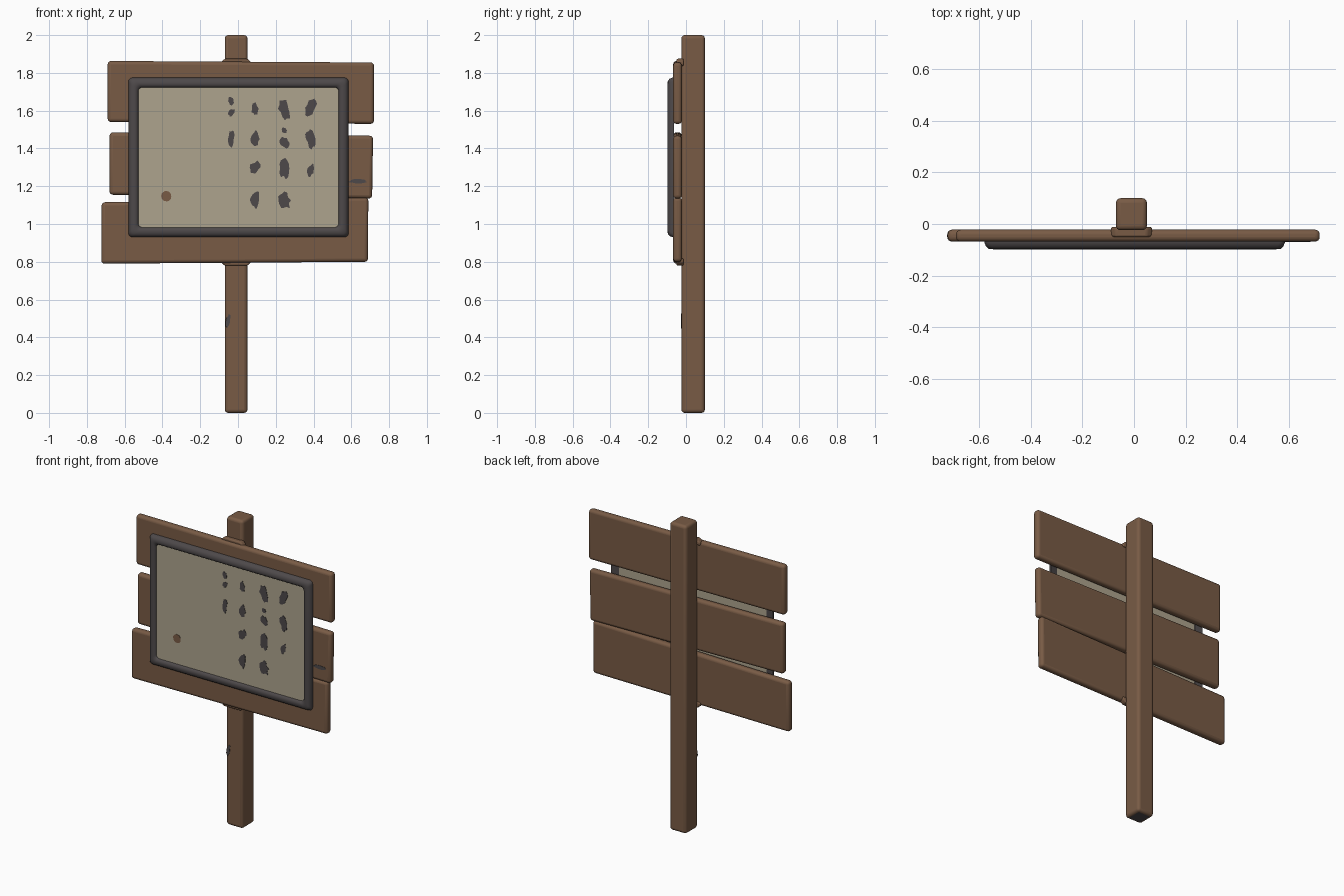
import bpy, bmesh, math, random

random.seed(4)
cube = bpy.data.objects.get("Cube")
if cube:
    bpy.data.objects.remove(cube, do_unlink=True)


def material(name, rgb):
    m = bpy.data.materials.new(name)
    m.use_nodes = True
    col = (*rgb, 1)
    m.diffuse_color = col
    bsdf = next(n for n in m.node_tree.nodes if n.type == 'BSDF_PRINCIPLED')
    bsdf.inputs["Base Color"].default_value = col
    return m


wood = material("brown wood", (0.19, 0.105, 0.06))
dark = material("dark grey", (0.075, 0.066, 0.068))
paper = material("parchment", (0.42, 0.37, 0.27))


def finish(name, bm, mats, bevel=0, angle=40):
    bmesh.ops.recalc_face_normals(bm, faces=bm.faces)
    me = bpy.data.meshes.new(name)
    bm.to_mesh(me)
    bm.free()
    ob = bpy.data.objects.new(name, me)
    bpy.context.collection.objects.link(ob)
    for m in mats:
        me.materials.append(m)
    if bevel:
        mod = ob.modifiers.new("Rounded edges", 'BEVEL')
        mod.width, mod.segments, mod.material = bevel, 4, 0
    bpy.ops.object.select_all(action='DESELECT')
    ob.select_set(True)
    bpy.context.view_layer.objects.active = ob
    bpy.ops.object.shade_smooth_by_angle(angle=math.radians(angle))
    return ob


def prism(outline, y0, y1):
    """Extrude an outline in the x-z plane from y0 to y1."""
    bm = bmesh.new()
    face = bm.faces.new([bm.verts.new((x, y0, z)) for x, z in outline])
    out = bmesh.ops.extrude_face_region(bm, geom=[face])
    for v in out["geom"]:
        if isinstance(v, bmesh.types.BMVert):
            v.co.y = y1
    return bm


def rounded_rect(x0, x1, z0, z1, r, steps=4):
    pts = []
    corners = [(x1 - r, z1 - r), (x0 + r, z1 - r), (x0 + r, z0 + r), (x1 - r, z0 + r)]
    for k, (cx, cz) in enumerate(corners):
        for i in range(steps + 1):
            a = math.pi / 2 * (k + i / steps)
            pts.append((cx + r * math.cos(a), cz + r * math.sin(a)))
    return pts


# Post with a dark foot
bm = prism([(-0.07, 0), (0.05, 0), (0.05, 2), (-0.07, 2)], -0.024, 0.1)
bm.normal_update()
for f in bm.faces:
    if f.calc_center_median().z < 0.01:
        f.material_index = 1
finish("post", bm, [wood, dark], 0.018)

# Three slightly crooked planks
planks = {
    "top_plank": [(-0.69, 1.54), (0.72, 1.53), (0.72, 1.855), (-0.69, 1.863)],
    "middle_plank": [(-0.68, 1.155), (0.71, 1.135), (0.715, 1.467), (-0.68, 1.485)],
    "bottom_plank": [(-0.724, 0.79), (0.688, 0.8), (0.69, 1.14), (-0.722, 1.115)],
}
for name, outline in planks.items():
    finish(name, prism(outline, -0.068, -0.022), [wood], 0.018)

# Soft joints where the post meets the planks
for name, z, up in (("upper_joint", 1.857, 1), ("lower_joint", 0.797, -1)):
    outline = [(-0.09, z - up * 0.02), (0.07, z - up * 0.02), (0.07, z),
               (0.05, z + up * 0.018), (-0.07, z + up * 0.018), (-0.09, z)]
    finish(name, prism(outline, -0.05, -0.012), [wood], 0.008)

# Frame swept around the notice: (inset, depth) profile
profile = [(0, -0.064), (0, -0.072), (0.006, -0.086), (0.016, -0.096), (0.034, -0.098),
           (0.046, -0.094), (0.052, -0.084), (0.052, -0.072)]
bm = bmesh.new()
rings = []
for d, y in profile:
    pts = rounded_rect(-0.58 + d, 0.585 - d, 0.93 + d, 1.775 - d, 0.022)
    rings.append([bm.verts.new((x, y, z)) for x, z in pts])
for a, b in zip(rings, rings[1:] + rings[:1]):
    for i in range(len(a)):
        j = (i + 1) % len(a)
        bm.faces.new((a[i], a[j], b[j], b[i]))
finish("frame", bm, [dark])

# Notice sheet
finish("notice_sheet", prism(rounded_rect(-0.54, 0.545, 0.965, 1.735, 0.015), -0.083, -0.076), [paper])


def blot(name, x, z, w, h, y, mat, rough=0.22, lean=0.0):
    """Thin irregular plate."""
    pts = []
    for i in range(14):
        a = math.tau * i / 14
        r = 1 + random.uniform(-rough, rough)
        dz = h / 2 * r * math.sin(a)
        pts.append((x + w / 2 * r * math.cos(a) + lean * dz, z + dz))
    finish(name, prism(pts, y, y + 0.004), [mat])


# Ink marks in four columns: height, width, length
columns = {
    -0.035: [(1.65, 0.03, 0.05), (1.59, 0.03, 0.04), (1.45, 0.03, 0.09)],
    0.09: [(1.61, 0.035, 0.07), (1.45, 0.045, 0.085), (1.3, 0.05, 0.06), (1.13, 0.05, 0.09)],
    0.245: [(1.61, 0.055, 0.11), (1.495, 0.03, 0.03), (1.43, 0.045, 0.055),
            (1.295, 0.05, 0.1), (1.125, 0.06, 0.09)],
    0.385: [(1.615, 0.055, 0.085), (1.45, 0.05, 0.1), (1.285, 0.035, 0.065)],
}
for x, marks in columns.items():
    for z, w, h in marks:
        blot("ink_mark", x, z, w, h, -0.085, dark, lean=random.uniform(-0.2, 0.3))

# Pin spot and stray stains on the wood
blot("pin_spot", -0.38, 1.147, 0.055, 0.055, -0.085, wood, 0.05)
blot("plank_stain", 0.635, 1.227, 0.1, 0.022, -0.07, dark)
blot("post_stain", -0.053, 0.485, 0.022, 0.07, -0.026, dark, lean=0.2)
